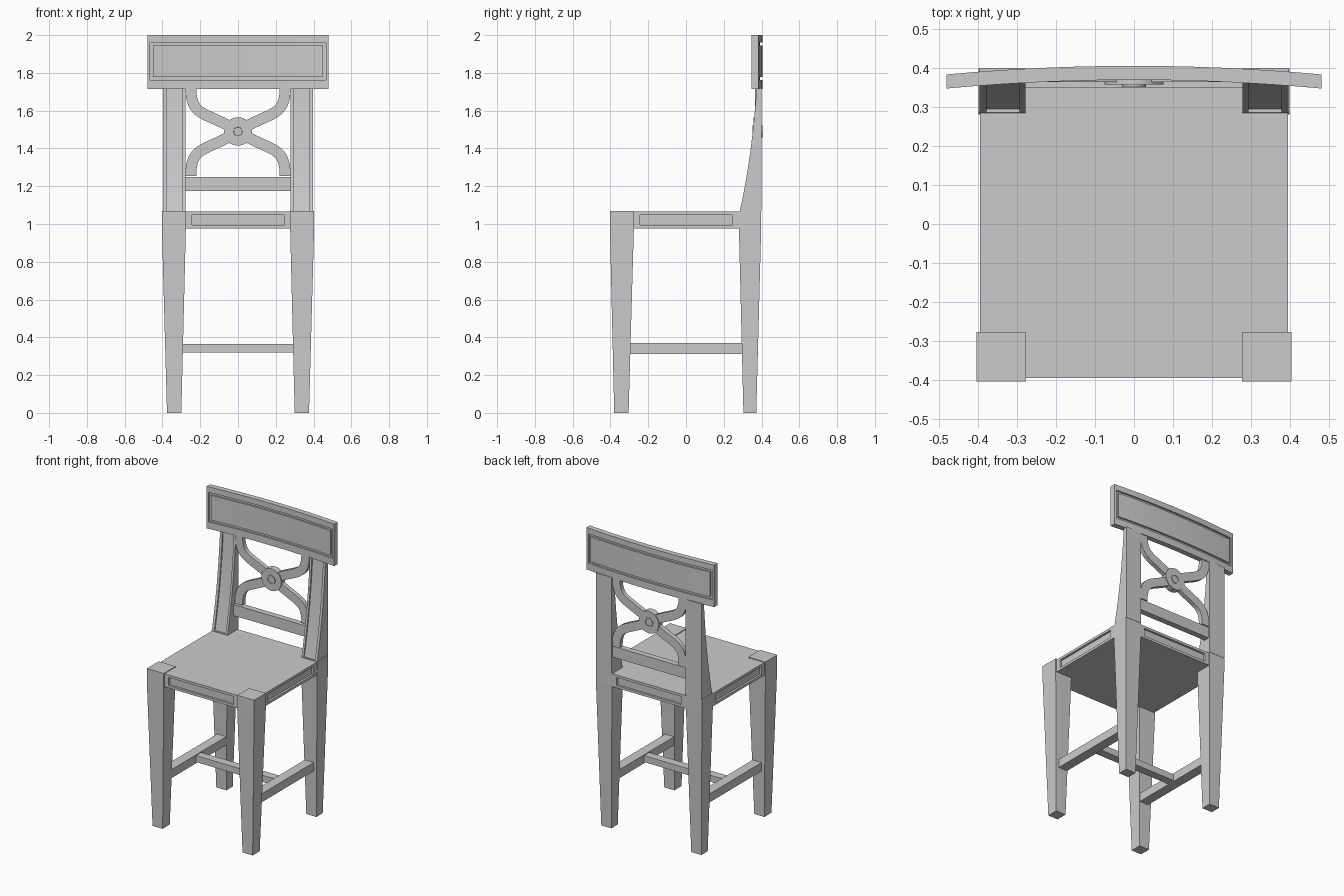
import bpy, bmesh, math
from mathutils import Vector, Matrix
from mathutils.geometry import interpolate_bezier

if "Cube" in bpy.data.objects:
    bpy.data.objects.remove(bpy.data.objects["Cube"])


def finish(bm, name, smooth=False):
    bmesh.ops.recalc_face_normals(bm, faces=bm.faces[:])
    me = bpy.data.meshes.new(name)
    bm.to_mesh(me)
    bm.free()
    ob = bpy.data.objects.new(name, me)
    bpy.context.collection.objects.link(ob)
    if smooth:
        bpy.ops.object.select_all(action='DESELECT')
        ob.select_set(True)
        bpy.context.view_layer.objects.active = ob
        bpy.ops.object.shade_smooth_by_angle(angle=math.radians(30))
    return ob


def loft(name, rings, smooth=False):
    """Skin closed rings of points and cap both ends."""
    bm = bmesh.new()
    vs = [[bm.verts.new(p) for p in r] for r in rings]
    n = len(rings[0])
    for a, b in zip(vs, vs[1:]):
        for i in range(n):
            j = (i + 1) % n
            bm.faces.new((a[i], a[j], b[j], b[i]))
    bm.faces.new(vs[0])
    bm.faces.new(vs[-1])
    return finish(bm, name, smooth)


def rect(x0, x1, y0, y1, z):
    return [(x0, y0, z), (x1, y0, z), (x1, y1, z), (x0, y1, z)]


def box(name, x0, x1, y0, y1, z0, z1):
    return loft(name, [rect(x0, x1, y0, y1, z0), rect(x0, x1, y0, y1, z1)])


def pair(name, rings, smooth=False):
    """Right part and its mirror image."""
    for side, s in (("right", 1), ("left", -1)):
        loft(f"{name}_{side}", [[(s * x, y, z) for x, y, z in r] for r in rings], smooth)


# Tapered legs
pair("front_leg", [rect(.30, .376, -.38, -.304, 0), rect(.276, .403, -.403, -.276, .98),
                   rect(.276, .403, -.403, -.276, 1.07)])
pair("back_leg", [rect(.30, .376, .304, .372, 0), rect(.278, .398, .28, .398, .98),
                  rect(.278, .398, .285, .398, 1.07)])

# Back posts: curved front with a shallow channel
front = interpolate_bezier(Vector((.285, 1.07, 0)), Vector((.325, 1.25, 0)),
                           Vector((.355, 1.45, 0)), Vector((.374, 1.72, 0)), 12)
rings = []
for p in front:
    y, z, d = p.x, p.y, .009
    rings.append([(.278, y, z), (.293, y, z), (.293, y + d, z), (.378, y + d, z),
                  (.378, y, z), (.396, y, z), (.396, .4, z), (.278, .4, z)])
pair("back_post", rings, True)

# Seat with a sunken panel in each apron side
bm = bmesh.new()
bmesh.ops.create_cube(bm, size=1, matrix=Matrix.Translation((0, 0, 1.021))
                      @ Matrix.Diagonal((.79, .79, .088, 1)))
bm.normal_update()
sides = [f for f in bm.faces if abs(f.normal.z) < .5]
bmesh.ops.inset_individual(bm, faces=sides, thickness=.024)
for f in sides:
    for v in f.verts:
        if abs(f.normal.y) > .5:
            v.co.x *= .24 / .371
        else:
            v.co.y *= .24 / .371
bmesh.ops.inset_individual(bm, faces=sides, thickness=0, depth=-.014)
finish(bm, "seat")

# H-shaped stretchers
pair("side_stretcher", [[(.295, y, .312), (.362, y, .312), (.362, y, .37), (.295, y, .37)]
                        for y in (-.31, .31)])
box("cross_stretcher", -.30, .30, -.028, .028, .32, .364)

# Bowed crest rail with a groove framing the panel on both faces
def bow(x):
    return .405 - .022 * (x / .48) ** 2

xs = [-.48] + [-.465 + .93 * i / 20 for i in range(21)] + [.48]
zs = [1.715, 1.762, 1.962, 2.0]
bm = bmesh.new()
ring_pts = [(t, z) for t, z in [(.036, z) for z in zs] + [(0, z) for z in reversed(zs)]]
cols = [[bm.verts.new((x, bow(x) - t, z)) for t, z in ring_pts] for x in xs]
fields = {2: [], 6: []}
for i, (a, b) in enumerate(zip(cols, cols[1:])):
    for k in range(8):
        j = (k + 1) % 8
        f = bm.faces.new((a[k], a[j], b[j], b[k]))
        if k in (1, 5) and 0 < i < len(xs) - 2:
            fields[k + 1].append(f)
bm.faces.new(cols[0])
bm.faces.new(cols[-1])
bmesh.ops.recalc_face_normals(bm, faces=bm.faces[:])
for field in fields.values():
    groove = bmesh.ops.inset_region(bm, faces=field, thickness=.016, use_even_offset=True)["faces"]
    bmesh.ops.inset_region(bm, faces=groove, thickness=0, depth=-.012)
finish(bm, "crest_rail", True)

# Lower back rail
box("lower_back_rail", -.285, .285, .35, .39, 1.175, 1.25)

# Four S-curved arms of the cross
path = interpolate_bezier(Vector((0, 0, 0)), Vector((.17, .11, 0)),
                          Vector((.25, .07, 0)), Vector((.25, .236, 0)), 18)
h = .029
for sz, vert in ((1, "upper"), (-1, "lower")):
    rings = []
    for i, p in enumerate(path):
        d = (path[min(i + 1, 17)] - path[max(i - 1, 0)]).normalized()
        n = Vector((-d.y, d.x, 0)) * h
        if i == 17:
            n = Vector((-h, 0, 0))
        a, b = p + n, p - n
        rings.append([(a.x, .364, 1.49 + sz * a.y), (b.x, .364, 1.49 + sz * b.y),
                      (b.x, .394, 1.49 + sz * b.y), (a.x, .394, 1.49 + sz * a.y)])
    pair(f"{vert}_cross_arm", rings, True)

# Round medallion and its hub
def disc(name, r, y0, y1, lip=0):
    bm = bmesh.new()
    bmesh.ops.create_cone(bm, cap_ends=True, segments=32, radius1=r, radius2=r, depth=y1 - y0,
                          matrix=Matrix.Translation((0, (y0 + y1) / 2, 1.49))
                          @ Matrix.Rotation(math.pi / 2, 4, 'X'))
    if lip:
        bm.normal_update()
        caps = [f for f in bm.faces if len(f.verts) > 4]
        bmesh.ops.inset_individual(bm, faces=caps, thickness=lip, depth=0)
        bmesh.ops.inset_individual(bm, faces=caps, thickness=0.001, depth=-.004)
    finish(bm, name, True)

disc("medallion", .075, .357, .399)
disc("medallion_hub", .031, .351, .404, .008)
